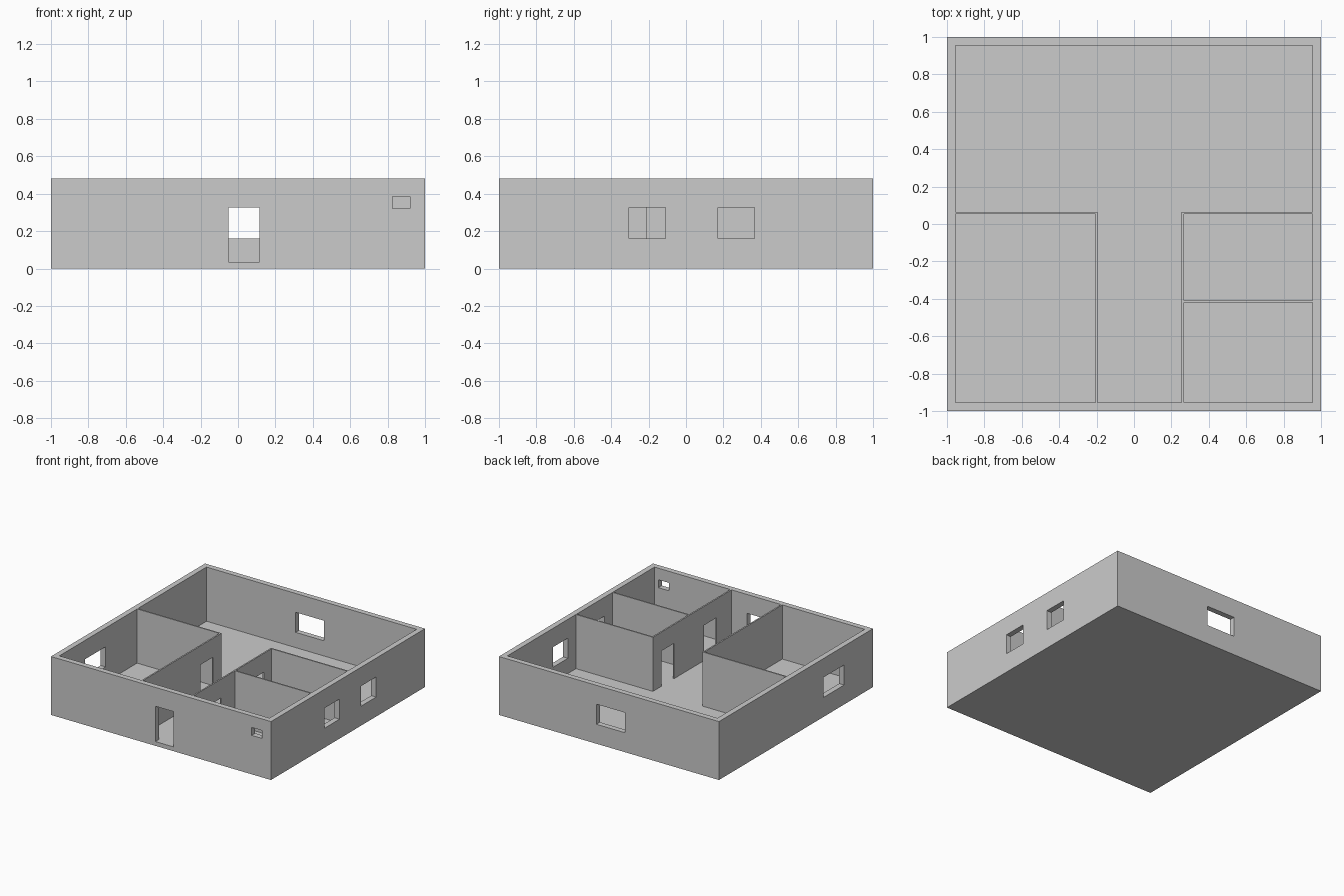
import bpy

if "Cube" in bpy.data.objects:
    bpy.data.objects.remove(bpy.data.objects["Cube"])

H, FLOOR = 0.48, 0.035          # wall height, floor thickness
IN = 0.955                      # inner face of the outer walls
HEAD, SILL = 0.325, 0.16        # top of openings, bottom of windows


def box(name, x0, x1, y0, y1, z0, z1):
    bpy.ops.mesh.primitive_cube_add(size=1, location=((x0 + x1) / 2, (y0 + y1) / 2, (z0 + z1) / 2))
    ob = bpy.context.object
    ob.name = name
    ob.scale = (x1 - x0, y1 - y0, z1 - z0)
    bpy.ops.object.transform_apply(location=True, rotation=False, scale=True)
    return ob


# Solid block that the rooms are carved from
house = box("house_walls_and_floor", -1, 1, -1, 1, 0, H)


def carve(name, x0, x1, y0, y1, z0=FLOOR, z1=H + 0.2):
    cutter = box(name, x0, x1, y0, y1, z0, z1)
    cutter.hide_render = True
    bpy.context.view_layer.objects.active = house
    mod = house.modifiers.new(name, 'BOOLEAN')
    mod.operation = 'DIFFERENCE'
    mod.solver = 'EXACT'
    mod.object = cutter
    bpy.ops.object.modifier_apply(modifier=mod.name)
    bpy.data.objects.remove(cutter)


# Rooms (thin partitions are left standing between them)
carve("living_room", -IN, IN, 0.065, IN)
carve("hall", -0.195, 0.255, -IN, 0.2)
carve("left_room", -IN, -0.207, -IN, 0.054)
carve("right_back_room", 0.267, IN, -0.41, 0.054)
carve("right_front_room", 0.267, IN, -IN, -0.421)

# Front door, small front window and back window
carve("front_door", -0.05, 0.115, -1.1, -0.9, FLOOR, HEAD)
carve("small_window", 0.825, 0.92, -1.1, -0.9, 0.32, 0.385)
carve("back_window", -0.145, 0.115, 0.9, 1.1, SILL, HEAD)

# Side windows
for x, y0, y1 in ((1, -0.305, -0.11), (1, 0.17, 0.365), (-1, -0.625, -0.355)):
    carve("side_window", x - 0.1, x + 0.1, y0, y1, SILL, HEAD)

# Room doors in the two hall partitions
for x, y0, y1 in ((-0.2, -0.21, -0.045), (0.26, -0.21, -0.045), (0.26, -0.76, -0.6)):
    carve("room_door", x - 0.05, x + 0.05, y0, y1, FLOOR, HEAD)
